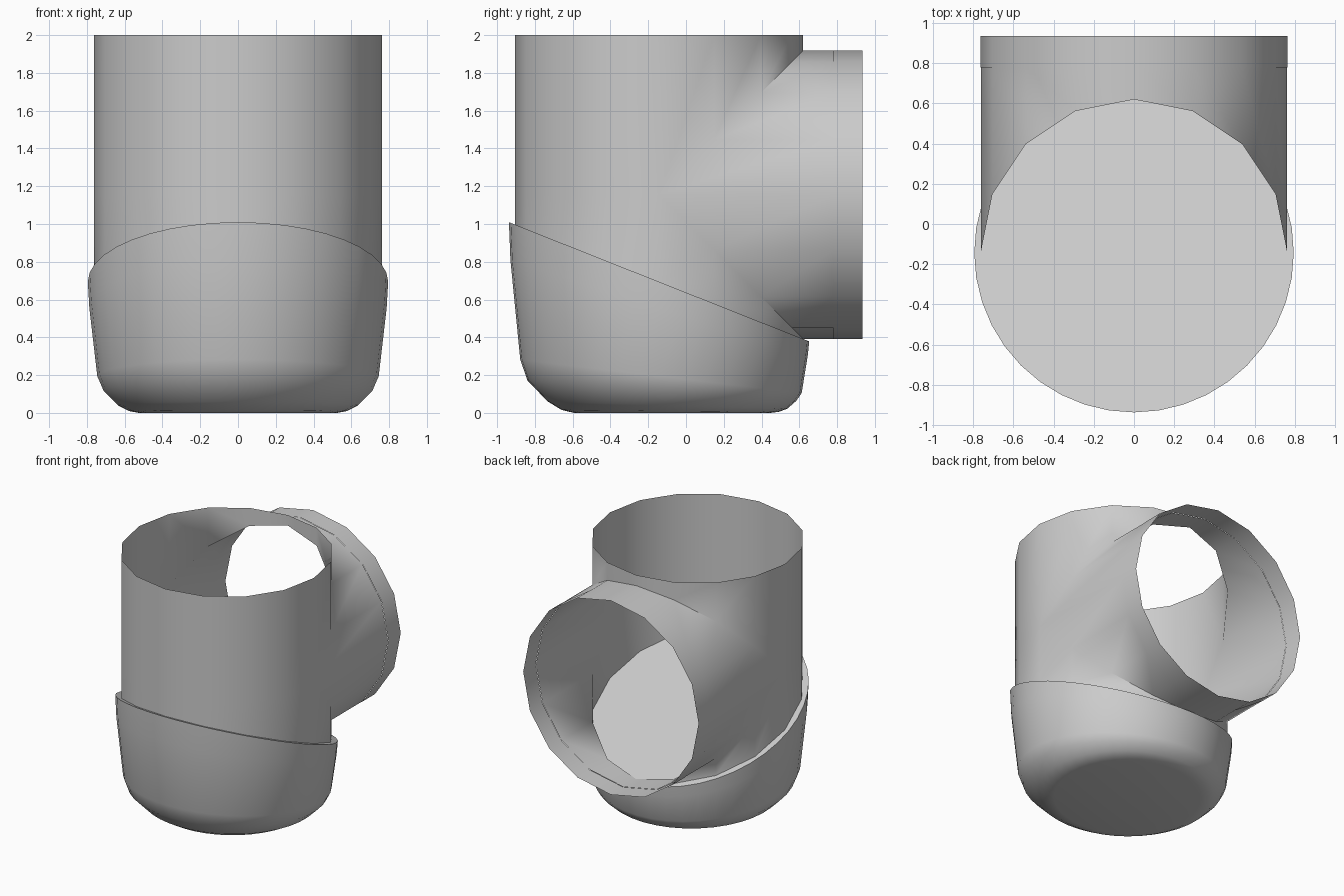
import bpy, bmesh
from math import sin, cos, pi, radians

cube = bpy.data.objects.get("Cube")
if cube:
    bpy.data.objects.remove(cube, do_unlink=True)

R = 0.7625          # pipe radius
YC = -0.1425        # upright pipe axis
ZC = 1.155          # branch pipe axis height
TOP, OUTLET, COLLAR = 2.0, 0.935, 0.78
SIDES = 16

grey = bpy.data.materials.new("plain grey")
grey.use_nodes = True
grey.diffuse_color = (0.6, 0.6, 0.6, 1)
grey.node_tree.nodes["Principled BSDF"].inputs["Base Color"].default_value = (0.6, 0.6, 0.6, 1)


def rim_z(y):
    """Height of the slanted plane where the pipe meets the base cup."""
    return 0.694 - 0.397 * y


def angles(n):
    return [2 * pi * i / n for i in range(n)]


def ring(bm, n, point):
    return [bm.verts.new(point(a)) for a in angles(n)]


def bridge(bm, a, b):
    for i in range(len(a)):
        j = (i + 1) % len(a)
        bm.faces.new((a[i], a[j], b[j], b[i]))


def finish(name, bm, sharp):
    bmesh.ops.remove_doubles(bm, verts=bm.verts, dist=0.0005)
    bmesh.ops.recalc_face_normals(bm, faces=bm.faces)
    mesh = bpy.data.meshes.new(name)
    bm.to_mesh(mesh)
    bm.free()
    mesh.materials.append(grey)
    ob = bpy.data.objects.new(name, mesh)
    bpy.context.collection.objects.link(ob)
    bpy.ops.object.select_all(action='DESELECT')
    ob.select_set(True)
    bpy.context.view_layer.objects.active = ob
    bpy.ops.object.shade_smooth_by_angle(angle=radians(sharp))
    return ob


# Upright pipe with a same-size branch, joined along the mitre seam
bm = bmesh.new()


def upright(height):
    return ring(bm, SIDES, lambda a: (R * cos(a), YC + R * sin(a), height(R * sin(a))))


bridge(bm, upright(rim_z), upright(lambda y: ZC - max(y, 0)))
bridge(bm, upright(lambda y: ZC + max(y, 0)), upright(lambda y: TOP))


def branch(depth):
    return ring(bm, SIDES, lambda a: (R * cos(a), depth(a), ZC + R * sin(a)))


bridge(bm, branch(lambda a: YC + R * abs(sin(a))), branch(lambda a: COLLAR))
finish("pipe_tee", bm, 50)

# Straight collar at the branch outlet
bm = bmesh.new()
loops = [ring(bm, SIDES, lambda a: ((R + 0.002) * cos(a), y, ZC + (R + 0.002) * sin(a)))
         for y in (COLLAR, OUTLET)]
bridge(bm, *loops)
finish("branch_collar", bm, 50)

# Rounded base cup with a slanted lid: (height fraction, radius, backward skew)
PROFILE = [(0, 0.52, 0.07), (0.015, 0.575, 0.06), (0.06, 0.635, 0.045),
           (0.17, 0.712, 0.015), (0.28, 0.745, 0.01), (0.8, 0.787, 0), (1, 0.795, 0)]
bm = bmesh.new()
loops = []
for frac, rad, skew in PROFILE:
    def cup_point(a):
        r = rad + skew * sin(a)
        return (r * cos(a), YC + r * sin(a), frac * rim_z(0.795 * sin(a)))
    loops.append(ring(bm, 40, cup_point))
for low, high in zip(loops, loops[1:]):
    bridge(bm, low, high)
bm.faces.new(loops[0][::-1])
bm.faces.new(loops[-1])
finish("base_cup", bm, 50)
